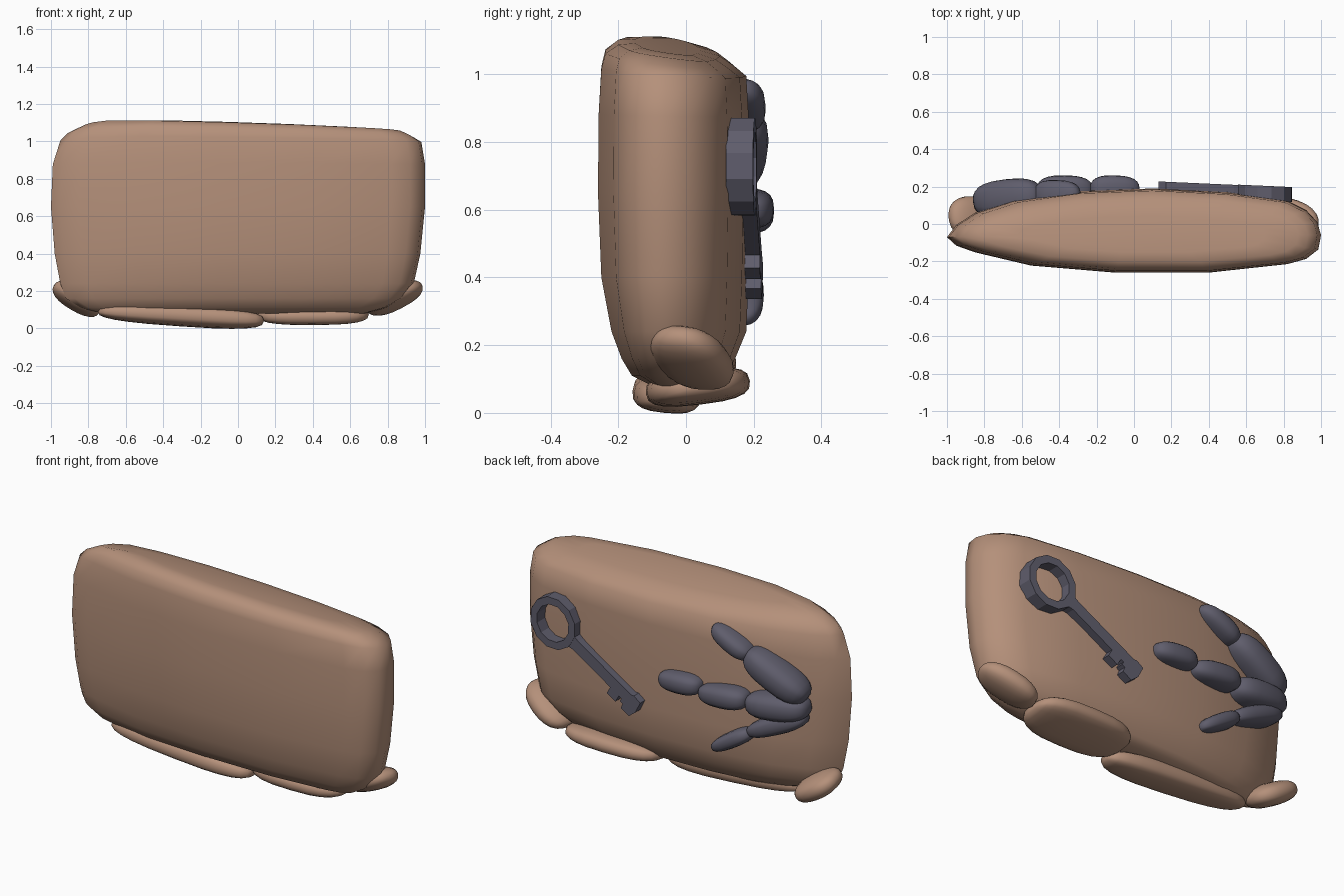
import bpy, bmesh, math
from mathutils import Vector

if "Cube" in bpy.data.objects:
    bpy.data.objects.remove(bpy.data.objects["Cube"])


def material(name, rgb):
    m = bpy.data.materials.new(name)
    m.diffuse_color = (*rgb, 1)
    m.use_nodes = True
    m.node_tree.nodes["Principled BSDF"].inputs["Base Color"].default_value = m.diffuse_color
    return m


STONE = material("brown_stone", (0.46, 0.28, 0.195))
DARK = material("dark_relief", (0.115, 0.11, 0.15))


def finish(name, bm, mat, angle=None):
    bmesh.ops.recalc_face_normals(bm, faces=bm.faces)
    me = bpy.data.meshes.new(name)
    bm.to_mesh(me)
    bm.free()
    me.materials.append(mat)
    ob = bpy.data.objects.new(name, me)
    bpy.context.collection.objects.link(ob)
    if angle:
        bpy.ops.object.select_all(action='DESELECT')
        ob.select_set(True)
        bpy.context.view_layer.objects.active = ob
        bpy.ops.object.shade_smooth_by_angle(angle=math.radians(angle))
    return ob


def pebble(name, p, q, width, thick, normal, mat, taper=0.0, power=0.75):
    """Rounded lump from p to q; width and thick are half sizes."""
    p, q = Vector(p), Vector(q)
    d = (q - p).normalized()
    n = Vector(normal)
    n = (n - d * n.dot(d)).normalized()
    side = n.cross(d)
    bm = bmesh.new()
    bmesh.ops.create_uvsphere(bm, u_segments=20, v_segments=12, radius=1)
    for v in bm.verts:
        a, b, c = (math.copysign(abs(k) ** power, k) for k in (v.co.z, v.co.x, v.co.y))
        s = 1 + taper * a
        v.co = (p + q) / 2 + d * a * (q - p).length / 2 + side * b * width * s + n * c * thick * s
    return finish(name, bm, mat, 50)


# Slab: a plan outline lofted through levels
PLAN = [(-1, -.07), (-.95, -.115), (-.85, -.15), (-.55, -.22), (-.1, -.257), (.4, -.257),
        (.82, -.212), (.92, -.185), (.985, -.135), (1, -.06), (.98, .01), (.92, .075),
        (.82, .125), (.5, .17), (.1, .19), (-.3, .175), (-.65, .125), (-.85, .06), (-.95, -.005)]
# z, x min, x max, y min, y max, tilt of the ring
LEVELS = [(.08, -.72, .68, -.10, .09, 0), (.11, -.84, .79, -.16, .115, 0),
          (.16, -.92, .88, -.19, .145, 0), (.24, -.95, .94, -.22, .178, 0),
          (.40, -.98, .975, -.25, .185, 0), (.65, -1, 1, -.26, .19, 0),
          (.88, -.99, 1, -.258, .185, .1), (1.01, -.95, .98, -.25, .178, .4),
          (1.05, -.91, .93, -.238, .14, .75), (1.078, -.82, .88, -.20, .10, .95),
          (1.087, -.62, .70, -.15, .04, 1)]
bm = bmesh.new()
rings = []
for z, x0, x1, y0, y1, tilt in LEVELS:
    ring = []
    for x, y in PLAN:
        px = x * (x1 if x > 0 else -x0)
        t = y + .04
        py = -.04 + t * ((y1 + .04) / .23 if t > 0 else (y0 + .04) / -.217)
        drop = .15 * (py + .05) + .035 * px + .25 * max(0, -px - .74)
        ring.append(bm.verts.new((px, py, z - tilt * drop)))
    rings.append(ring)
n = len(PLAN)
for a, b in zip(rings, rings[1:]):
    for i in range(n):
        bm.faces.new((a[i], a[(i + 1) % n], b[(i + 1) % n], b[i]))
bm.faces.new(rings[0])
bm.faces.new(rings[-1])
finish("stone_slab", bm, STONE, 65)

# Stones under the slab
pebble("base_stone_left", (-.75, -.05, .09), (.14, -.06, .04), .10, .052, (0, .1, 1), STONE, .1, .7)
pebble("base_stone_right", (.10, .035, .075), (.70, .035, .077), .155, .052, (0, -.12, 1), STONE, 0, .7)
pebble("corner_stone_right", (.70, .07, .09), (.975, -.035, .235), .115, .06, (-.5, .25, .8), STONE, 0, .85)
pebble("corner_stone_left", (-.74, .03, .085), (-.985, .04, .23), .115, .06, (.5, .2, .8), STONE, 0, .85)

# Clawed foot relief: finger segments on the back
SEGMENTS = [
    ("upper_finger_tip", (-.29, .155, .965), (-.53, .155, .85), .053, .08, .05),
    ("upper_finger_base", (-.50, .16, .87), (-.85, .12, .68), .083, .10, 0),
    ("middle_finger_tip", (.03, .185, .595), (-.235, .185, .61), .058, .075, .05),
    ("middle_finger_middle", (-.22, .185, .58), (-.52, .175, .605), .062, .08, .08),
    ("middle_finger_base", (-.50, .16, .585), (-.86, .115, .62), .075, .10, 0),
    ("lower_finger_tip", (-.29, .165, .27), (-.53, .155, .42), .042, .07, .1),
    ("lower_finger_base", (-.50, .15, .41), (-.84, .11, .57), .052, .08, .1)]
for name, p, q, w, t, tp in SEGMENTS:
    pebble(name, p, q, w, t, (0, 1, 0), DARK, tp)

# Key: local x runs along the shank, local y towards the teeth
ang = math.radians(31)
dx = Vector((-math.cos(ang), 0.045 * math.cos(ang), -math.sin(ang)))
dn = Vector((math.sin(ang), -0.045 * math.sin(ang), -math.cos(ang)))
KEY_CENTRE = Vector((.70, .204, .727))


def key_point(t, s, depth):
    return KEY_CENTRE + dx * t + dn * s + Vector((0, -depth, 0))


DEPTH = .08
bm = bmesh.new()
N = 12
loops = []
for r, depth in ((.148, 0), (.148, DEPTH), (.105, DEPTH), (.105, 0)):
    loops.append([bm.verts.new(key_point(r * math.cos((i + .5) * math.tau / N),
                                         r * math.sin((i + .5) * math.tau / N), depth)) for i in range(N)])
for k in range(4):
    a, b = loops[k], loops[(k + 1) % 4]
    for i in range(N):
        bm.faces.new((a[i], a[(i + 1) % N], b[(i + 1) % N], b[i]))
finish("key_ring", bm, DARK)

SHANK = [(.125, -.042), (.17, -.036), (.575, -.036), (.59, -.045), (.64, -.04), (.645, .03),
         (.625, .08), (.565, .08), (.56, .05), (.54, .05), (.54, .03), (.52, .03),
         (.52, .075), (.455, .075), (.455, .03), (.17, .03), (.125, .042)]
bm = bmesh.new()
top = [bm.verts.new(key_point(t, s, .002)) for t, s in SHANK]
low = [bm.verts.new(key_point(t, s, DEPTH)) for t, s in SHANK]
bm.faces.new(top)
bm.faces.new(low[::-1])
for i in range(len(SHANK)):
    j = (i + 1) % len(SHANK)
    bm.faces.new((top[i], low[i], low[j], top[j]))
finish("key_shank", bm, DARK)
